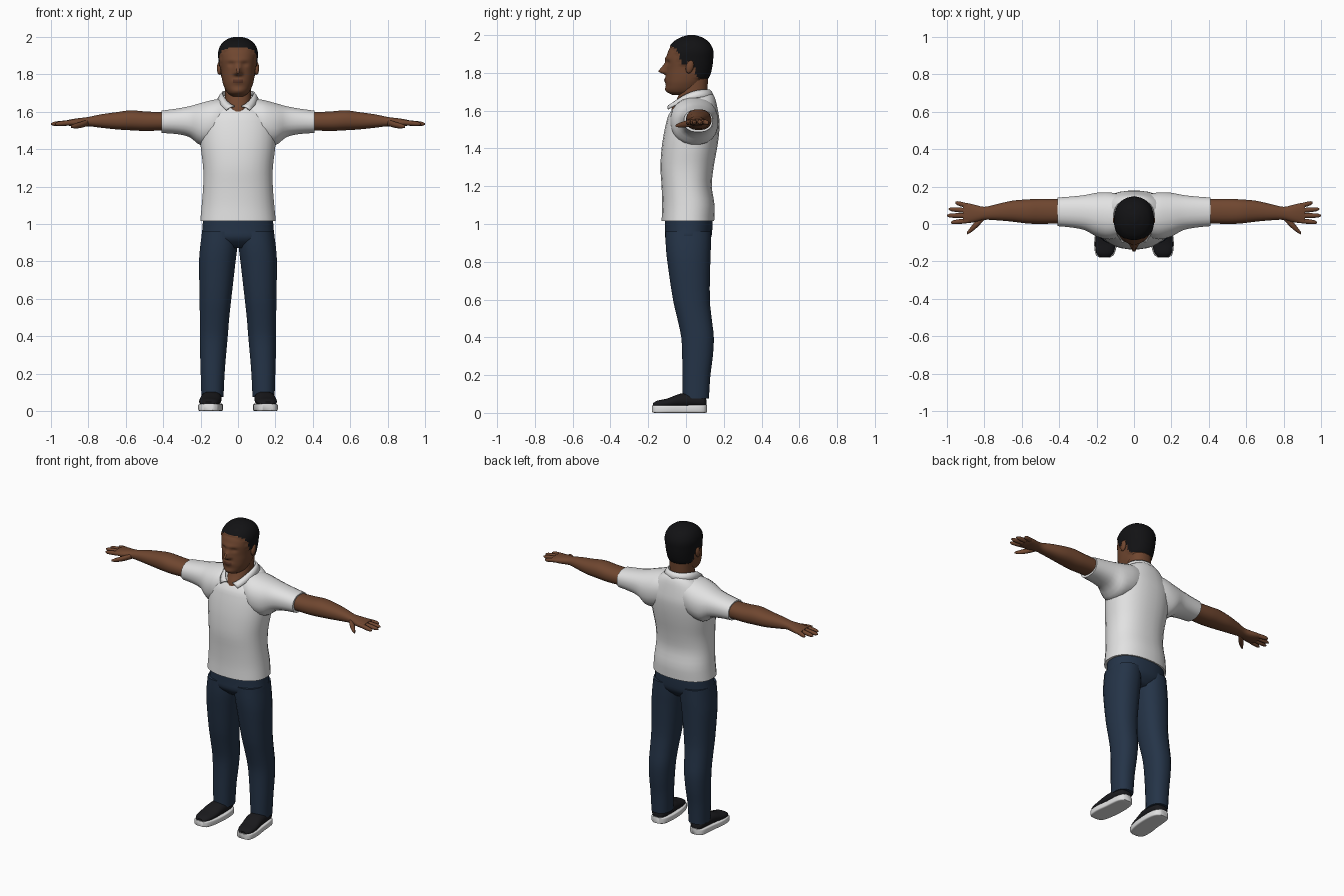
import bpy, bmesh, math
from mathutils import Vector

if "Cube" in bpy.data.objects:
    bpy.data.objects.remove(bpy.data.objects["Cube"])


def material(name, rgb):
    m = bpy.data.materials.new(name)
    m.diffuse_color = (*rgb, 1)
    m.use_nodes = True
    m.node_tree.nodes["Principled BSDF"].inputs["Base Color"].default_value = m.diffuse_color
    return m


SKIN = material("brown skin", (0.16, 0.062, 0.029))
LIP = material("dark lip", (0.09, 0.032, 0.018))
HAIR = material("black hair", (0.006, 0.006, 0.007))
SHIRT = material("white cloth", (0.76, 0.76, 0.76))
DENIM = material("dark denim", (0.018, 0.034, 0.064))
SHOE = material("black shoe", (0.01, 0.01, 0.012))
SOLE = material("white rubber", (0.75, 0.75, 0.75))


def smooth_rows(rings, sub):
    """Hermite interpolation of ring rows along their first value."""
    def slope(i, k):
        a, b = rings[max(i - 1, 0)], rings[min(i + 1, len(rings) - 1)]
        return (b[k] - a[k]) / (b[0] - a[0])
    out = []
    for i in range(len(rings) - 1):
        p, q = rings[i], rings[i + 1]
        h = q[0] - p[0]
        for s in range(sub):
            t = s / sub
            row = [p[0] + h * t]
            for k in range(1, 5):
                row.append((2*t**3 - 3*t*t + 1) * p[k] + (t**3 - 2*t*t + t) * h * slope(i, k)
                           + (3*t*t - 2*t**3) * q[k] + (t**3 - t*t) * h * slope(i + 1, k))
            out.append(row)
    return out + [list(rings[-1])]


def finish(bm, name, mats, mirror=False, angle=50):
    bmesh.ops.recalc_face_normals(bm, faces=bm.faces)
    me = bpy.data.meshes.new(name)
    bm.to_mesh(me)
    bm.free()
    ob = bpy.data.objects.new(name, me)
    bpy.context.collection.objects.link(ob)
    for m in mats:
        me.materials.append(m)
    if mirror:
        ob.modifiers.new("Mirror", 'MIRROR').use_bisect_axis[0] = False
        ob.modifiers["Mirror"].use_mirror_merge = False
    bpy.ops.object.select_all(action='DESELECT')
    ob.select_set(True)
    bpy.context.view_layer.objects.active = ob
    bpy.ops.object.shade_smooth_by_angle(angle=math.radians(angle))
    return ob


def loft_mesh(rings, axis='z', n=2.3, segs=20, sub=3):
    """Superellipse rings: (position, a_min, a_max, b_min, b_max) along an axis."""
    bm = bmesh.new()
    loops = []
    for p, a0, a1, b0, b1 in smooth_rows(rings, sub):
        loop = []
        for j in range(segs):
            t = 2 * math.pi * (j + 0.5) / segs
            c, s = math.cos(t), math.sin(t)
            a = (a0 + a1) / 2 + (a1 - a0) / 2 * math.copysign(abs(c) ** (2 / n), c)
            b = (b0 + b1) / 2 + (b1 - b0) / 2 * math.copysign(abs(s) ** (2 / n), s)
            loop.append(bm.verts.new({'z': (a, b, p), 'x': (p, a, b), 'y': (a, p, b)}[axis]))
        loops.append(loop)
    for lo, hi in zip(loops, loops[1:]):
        for j in range(segs):
            k = (j + 1) % segs
            bm.faces.new((lo[j], lo[k], hi[k], hi[j]))
    bm.faces.new(loops[0])
    bm.faces.new(loops[-1])
    return bm


def loft(name, rings, mat, axis='z', mirror=False, **kw):
    return finish(loft_mesh(rings, axis, **kw), name, [mat], mirror)


def sym(rows):
    return [(z, -w, w, f, b) for z, w, f, b in rows]


# Shirt body, with the neckline tilted down at the front
bm = loft_mesh(sym([(1.015, .203, -.13, .15), (1.1, .195, -.127, .152), (1.2, .187, -.13, .137),
                    (1.3, .187, -.136, .147), (1.4, .199, -.13, .165), (1.48, .205, -.118, .176),
                    (1.55, .20, -.102, .178), (1.61, .17, -.083, .165), (1.65, .125, -.06, .15),
                    (1.675, .08, -.04, .125)]), segs=28)
for v in bm.verts:
    v.co.z += (v.co.y - 0.045) * 0.28 * min(1, max(0, (v.co.z - 1.57) / 0.09))
finish(bm, "shirt_body", [SHIRT])

# Short sleeves reaching into the shoulders
loft("sleeve", [(.05, 1.46, 1.675), (.13, 1.43, 1.665), (.2, 1.42, 1.647), (.26, 1.464, 1.63),
                (.33, 1.48, 1.617), (.41, 1.486, 1.606)] and
     [(.05, -.06, .155, 1.46, 1.675), (.13, -.083, .17, 1.43, 1.665), (.2, -.068, .168, 1.42, 1.647),
      (.26, -.035, .156, 1.464, 1.63), (.33, -.02, .148, 1.48, 1.617), (.41, -.012, .142, 1.486, 1.606)],
     SHIRT, 'x', True)

# Folded collar, open at the front
bm = bmesh.new()
rows = [[], [], []]
for i in range(33):
    s = -1 + i / 16
    ends = []
    for r, span, z0, drop, push in ((.083, .93, 1.71, .085, .05), (.108, .8, 1.674, .088, .073)):
        a = math.pi * s * span
        f = ((1 - math.cos(a)) / 2) ** 3
        ends.append(Vector((r * math.sin(a), .042 + r * .96 * math.cos(a) - push * f, z0 - drop * f)))
    mid = (ends[0] + ends[1]) / 2 + Vector((0, -.004 * abs(s), .006))
    for row, co in zip(rows, (ends[0], mid, ends[1])):
        row.append(bm.verts.new(co))
for u, w in zip(rows, rows[1:]):
    for i in range(32):
        bm.faces.new((u[i], u[i + 1], w[i + 1], w[i]))
collar = finish(bm, "collar", [SHIRT])
sol = collar.modifiers.new("Thickness", 'SOLIDIFY')
sol.thickness, sol.offset = 0.008, 0

# Neck with the skin showing in the open collar
loft("neck", sym([(1.58, .05, -.08, .09), (1.62, .062, -.074, .105), (1.66, .07, -.05, .112),
                  (1.72, .07, -.028, .115), (1.79, .07, -.02, .118)]), SKIN)

# Head: skull loft, then facial bumps, then hair chosen by a hairline
bm = loft_mesh(sym([(1.682, .03, -.07, .02), (1.70, .056, -.1, .06), (1.74, .077, -.107, .09),
                    (1.78, .087, -.107, .118), (1.82, .092, -.105, .131), (1.87, .098, -.105, .138),
                    (1.92, .1, -.092, .138), (1.96, .083, -.063, .116), (1.983, .053, -.025, .082),
                    (1.994, .02, .01, .048)]), n=2.2, segs=56, sub=6)
BUMPS = [  # x, z, half width, height above, height below, push
    (0, 1.808, .016, .036, .012, .043), (0, 1.876, .06, .012, .012, .006),
    (.036, 1.855, .018, .012, .013, -.010), (-.036, 1.855, .018, .012, .013, -.010),
    (.014, 1.803, .010, .012, .010, .010), (-.014, 1.803, .010, .012, .010, .010),
    (0, 1.763, .028, .012, .014, .009), (0, 1.711, .03, .014, .014, .006)]
for v in bm.verts:
    if v.co.y < -.03:
        x, z = v.co.x, v.co.z
        for bx, bz, sx, up, dn, push in BUMPS:
            v.co.y -= push * math.exp(-((x - bx) / sx) ** 2 - ((z - bz) / (up if z > bz else dn)) ** 2)
HAIRLINE = [(-.2, 1.943), (-.075, 1.938), (-.05, 1.925), (-.035, 1.90), (-.02, 1.845), (.005, 1.845),
            (.012, 1.865), (.04, 1.86), (.05, 1.79), (.07, 1.772), (.3, 1.765)]


def hairline(y):
    for (y0, z0), (y1, z1) in zip(HAIRLINE, HAIRLINE[1:]):
        if y <= y1:
            return z0 + (z1 - z0) * (y - y0) / (y1 - y0)


bmesh.ops.recalc_face_normals(bm, faces=bm.faces)
bm.normal_update()
hair_verts = set()
for f in bm.faces:
    c = f.calc_center_median()
    if c.z > hairline(c.y):
        f.material_index = 1
        hair_verts.update(f.verts)
    elif c.y < -.08 and abs(c.x) < .026 and abs(c.z - 1.763) < .009:
        f.material_index = 2
for v, nrm in [(v, v.normal.copy()) for v in hair_verts]:
    v.co += nrm * .006
finish(bm, "head", [SKIN, HAIR, LIP])

# Ears
bm = bmesh.new()
bmesh.ops.create_uvsphere(bm, u_segments=12, v_segments=8, radius=1)
for v in bm.verts:
    v.co = Vector((.1 + v.co.x * .013, .02 + v.co.y * .021 + v.co.z * .006, 1.832 + v.co.z * .035))
finish(bm, "ear", [SKIN], True)

# Arm and palm
loft("arm", [(.37, .003, .132, 1.5, 1.597), (.5, 0, .135, 1.497, 1.602), (.57, .002, .132, 1.5, 1.608),
             (.65, .012, .125, 1.505, 1.598), (.74, .02, .105, 1.515, 1.585), (.80, .022, .092, 1.522, 1.572),
             (.85, .01, .103, 1.52, 1.566), (.89, .004, .112, 1.522, 1.56), (.915, .008, .11, 1.528, 1.555)],
     SKIN, 'x', True)

# Fingers: base y, tip y, tip x
for label, y0, y1, tip in (("index", .018, .008, .978), ("middle", .045, .045, 1.0),
                           ("ring", .071, .08, .99), ("little", .096, .114, .955)):
    rows = []
    for t, r in ((0, .0135), (.45, .0135), (.85, .011), (1, .004)):
        y, x, z = y0 + (y1 - y0) * t, .885 + (tip - .885) * t, 1.542 - .008 * t
        rows.append((x, y - r, y + r, z - r, z + r))
    loft(label + "_finger", rows, SKIN, 'x', True, segs=10, sub=2, n=2)
loft("thumb", [(.80, .022, .06, 1.525, 1.56), (.835, -.016, .03, 1.514, 1.548),
               (.868, -.043, -.01, 1.51, 1.538), (.892, -.056, -.042, 1.514, 1.528)],
     SKIN, 'x', True, segs=12, n=2)

# Jeans: hips and legs
loft("jeans_hips", sym([(.872, .10, -.06, .085), (.92, .188, -.108, .13), (.97, .192, -.112, .14),
                        (1.04, .186, -.112, .142)]), DENIM, segs=24)
loft("jeans_leg", [(.075, .077, .196, -.018, .122), (.2, .071, .2, -.02, .13), (.3, .063, .203, -.021, .143),
                   (.4, .054, .205, -.026, .148), (.5, .046, .205, -.047, .137), (.6, .035, .206, -.07, .127),
                   (.8, .012, .209, -.1, .13), (.88, .003, .203, -.108, .133), (.96, .003, .192, -.11, .135)],
     DENIM, mirror=True)

# Shoes: black upper on a white sole
loft("shoe_upper", [(-.176, .13, .183, .03, .05), (-.155, .11, .202, .028, .064), (-.1, .096, .208, .028, .076),
                    (-.03, .088, .2, .028, .102), (.05, .088, .192, .028, .105), (.095, .1, .182, .028, .09),
                    (.108, .118, .166, .03, .07)], SHOE, 'y', True)
loft("shoe_sole", [(-.18, .13, .184, .004, .038), (-.165, .108, .204, 0, .04), (-.1, .088, .213, 0, .04),
                   (-.02, .08, .203, 0, .04), (.05, .082, .197, 0, .042), (.095, .095, .187, 0, .042),
                   (.112, .118, .166, .002, .042)], SOLE, 'y', True, n=7, segs=24)
